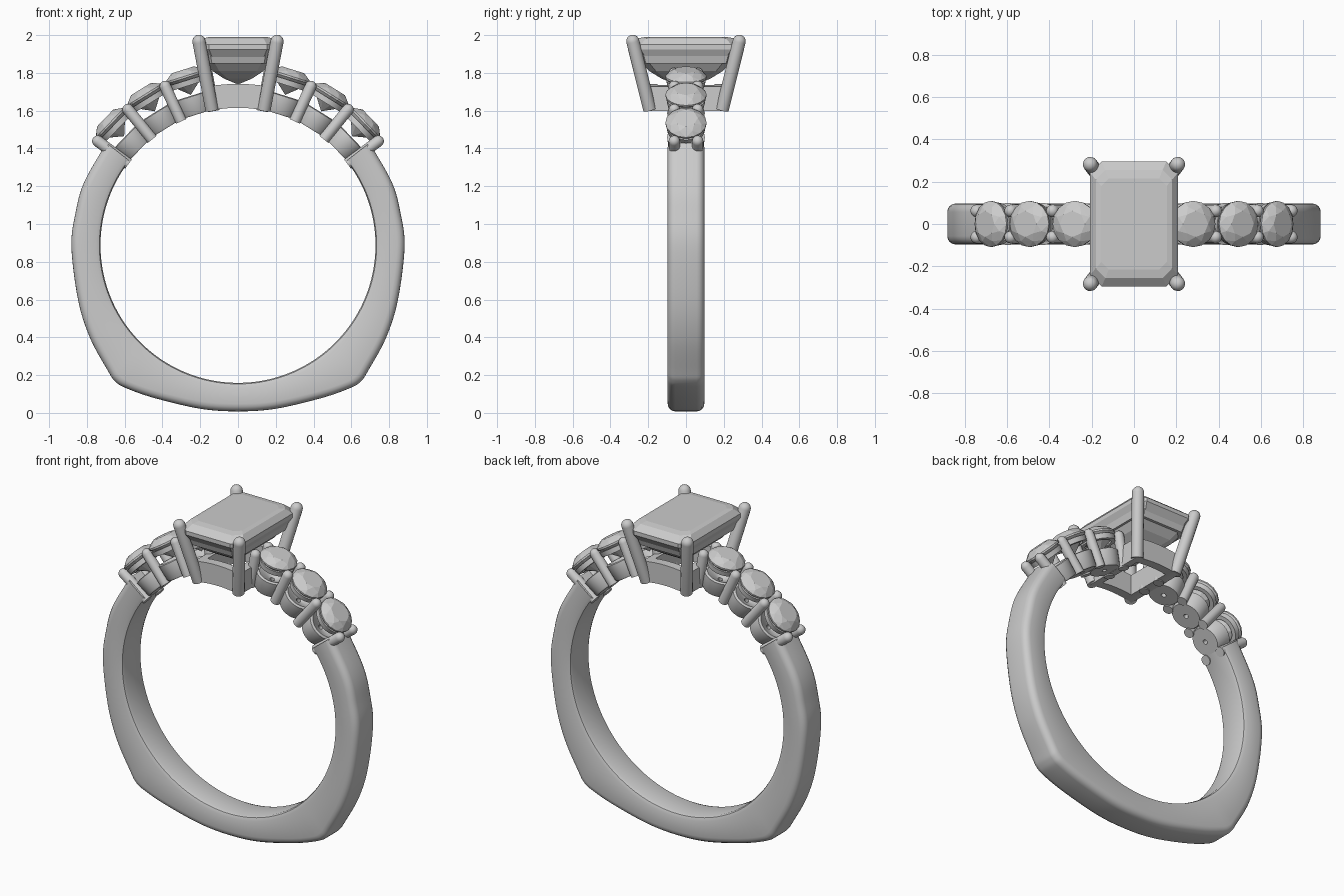
import bpy, bmesh, math
from mathutils import Vector, Matrix

if "Cube" in bpy.data.objects:
    bpy.data.objects.remove(bpy.data.objects["Cube"])

CZ, RI = 0.887, 0.728          # finger hole centre height and radius


def finish(name, bm, smooth=None):
    bmesh.ops.recalc_face_normals(bm, faces=bm.faces)
    me = bpy.data.meshes.new(name)
    bm.to_mesh(me)
    bm.free()
    ob = bpy.data.objects.new(name, me)
    bpy.context.collection.objects.link(ob)
    if smooth:
        bpy.ops.object.select_all(action='DESELECT')
        ob.select_set(True)
        bpy.context.view_layer.objects.active = ob
        bpy.ops.object.shade_smooth_by_angle(angle=math.radians(smooth))
    return ob


def loft(bm, rings, cap=True, loop=False):
    vs = [[bm.verts.new(p) for p in r] for r in rings]
    pairs = list(zip(vs, vs[1:])) + ([(vs[-1], vs[0])] if loop else [])
    n = len(vs[0])
    for a, b in pairs:
        for i in range(n):
            j = (i + 1) % n
            bm.faces.new((a[i], a[j], b[j], b[i]))
    if cap and not loop:
        bm.faces.new(vs[0])
        bm.faces.new(vs[-1])


def circle(r, z, n=32, off=0.0):
    return [Vector((r * math.cos(2 * math.pi * (i + off) / n),
                    r * math.sin(2 * math.pi * (i + off) / n), z)) for i in range(n)]


def octagon(x, y, z, c):
    return [(x, y - c, z), (x - c, y, z), (c - x, y, z), (-x, y - c, z),
            (-x, c - y, z), (c - x, -y, z), (x - c, -y, z), (x, c - y, z)]


def prong(name, a, b, r):
    """Round wire from flat foot a to domed tip b."""
    a, b = Vector(a), Vector(b)
    L = (b - a).length
    prof = [(r, 0), (r, L - r)] + [(r * math.cos(t), L - r + r * math.sin(t))
                                   for t in (0.3, 0.6, 0.9, 1.2, 1.45)]
    bm = bmesh.new()
    loft(bm, [circle(q, z, 16) for q, z in prof])
    rot = (b - a).to_track_quat('Z', 'Y').to_matrix().to_4x4()
    bm.transform(Matrix.Translation(a) @ rot)
    return finish(name, bm, 40)


def radial(deg):
    """Local z points outwards from the finger hole centre."""
    return Matrix.Translation((0, 0, CZ)) @ Matrix.Rotation(math.radians(90 - deg), 4, 'Y')


# Shank: outer outline swept against the round finger hole
half = [(0, .008), (.2, .022), (.44, .078), (.59, .13), (.65, .166), (.69, .225), (.785, .4),
        (.847, .6), (.882, .88), (.86, 1.06), (.815, 1.22), (.697, 1.43)]
pts = [Vector((-x, z)) for x, z in reversed(half[1:])] + [Vector(p) for p in half]
ext = [2 * pts[0] - pts[1]] + pts + [2 * pts[-1] - pts[-2]]
path = []
for i in range(1, len(ext) - 2):
    p0, p1, p2, p3 = ext[i - 1:i + 3]
    for k in range(8):
        t = k / 8
        path.append(0.5 * (2 * p1 + (p2 - p0) * t + (2 * p0 - 5 * p1 + 4 * p2 - p3) * t * t
                           + (3 * p1 - p0 - 3 * p2 + p3) * t ** 3))
path.append(ext[-2])
rings = []
for p in path:
    d = p - Vector((0, CZ))
    R = d.length
    d.normalize()
    w = 0.097
    sec = [(RI, w - .025), (RI + .006, w - .008), (RI + .025, w)]
    sec += [(R - .04 + .04 * math.sin(a), w - .04 + .04 * math.cos(a))
            for a in (0, .4, .8, 1.2, 1.57)]
    sec += [(r, -y) for r, y in reversed(sec)]
    rings.append([(d.x * r, y, CZ + d.y * r) for r, y in sec])
bm = bmesh.new()
loft(bm, rings)
finish("shank", bm, 35)

# Shoulders: three round stones a side, each in a cup with a gallery ring
for side, tag in ((1, "right"), (-1, "left")):
    for k in range(3):
        ang = 43.8 + 14.4 * k
        M = radial(ang if side > 0 else 180 - ang)

        bm = bmesh.new()
        cloud = (circle(.062, .974, 8) + circle(.088, .960, 8, .5) + circle(.109, .939, 16)
                 + circle(.109, .929, 16) + circle(.062, .885, 8, .5) + [Vector((0, 0, .835))])
        for p in cloud:
            bm.verts.new(p)
        bmesh.ops.convex_hull(bm, input=bm.verts)
        bm.transform(M)
        finish(f"{tag}_round_stone_{k + 1}", bm)

        bm = bmesh.new()
        loft(bm, [circle(r, z) for r, z in ((.075, .885), (.1, .885), (.104, .915), (.09, .915))],
             loop=True)
        bm.transform(M)
        finish(f"{tag}_gallery_ring_{k + 1}", bm, 35)

        bm = bmesh.new()
        loft(bm, [circle(r, z) for r, z in
                  ((.014, RI - .002), (.085, RI - .002), (.091, RI + .006), (.1, .825),
                   (.085, .83), (.014, .79))], loop=True)
        bm.transform(M)
        finish(f"{tag}_stone_cup_{k + 1}", bm, 35)

    # Shared prongs between the stones
    for k in range(4):
        ang = 36.6 + 14.4 * k
        M = radial(ang if side > 0 else 180 - ang)
        for y, f in ((-.062, "front"), (.062, "back")):
            prong(f"{tag}_{f}_shoulder_prong_{k + 1}", M @ Vector((0, y, RI - .006)),
                  M @ Vector((0, y, .955)), .03)

# Centre stone: step cut with clipped corners
bm = bmesh.new()
loft(bm, [octagon(*s) for s in
          ((.155, .215, 1.99, .035), (.18, .255, 1.983, .045), (.208, .295, 1.95, .055),
           (.208, .295, 1.925, .055), (.175, .25, 1.865, .045), (.135, .195, 1.81, .035),
           (.075, .13, 1.77, .02), (.008, .06, 1.742, .004))])
finish("centre_stone", bm)

# Gallery rail under the centre stone
bm = bmesh.new()
loft(bm, [octagon(*s) for s in
          ((.14, .21, 1.85, .03), (.178, .252, 1.85, .04), (.193, .272, 1.905, .045),
           (.16, .23, 1.905, .035))], loop=True)
finish("centre_gallery_rail", bm)

# Basket base: rectangular frame curved to the finger hole
bm = bmesh.new()
N = 12


def strip(x0, x1, y0, y1):
    secs = []
    for i in range(N + 1):
        x = x0 + (x1 - x0) * i / N
        lo, hi = (CZ + math.sqrt(r * r - x * x) for r in (RI, .855))
        secs.append([(x, y0, lo), (x, y1, lo), (x, y1, hi), (x, y0, hi)])
    loft(bm, secs)


for s in (-1, 1):
    strip(-.155, .155, *sorted((s * .15, s * .205)))
    strip(*sorted((s * .105, s * .155)), -.15, .15)
finish("basket_base", bm, 30)

# Four splayed centre prongs
for sx, a in ((-1, "left"), (1, "right")):
    for sy, b in ((-1, "front"), (1, "back")):
        prong(f"centre_{b}_{a}_prong", (sx * .138, sy * .192, 1.605),
              (sx * .213, sy * .29, 2.0), .035)
